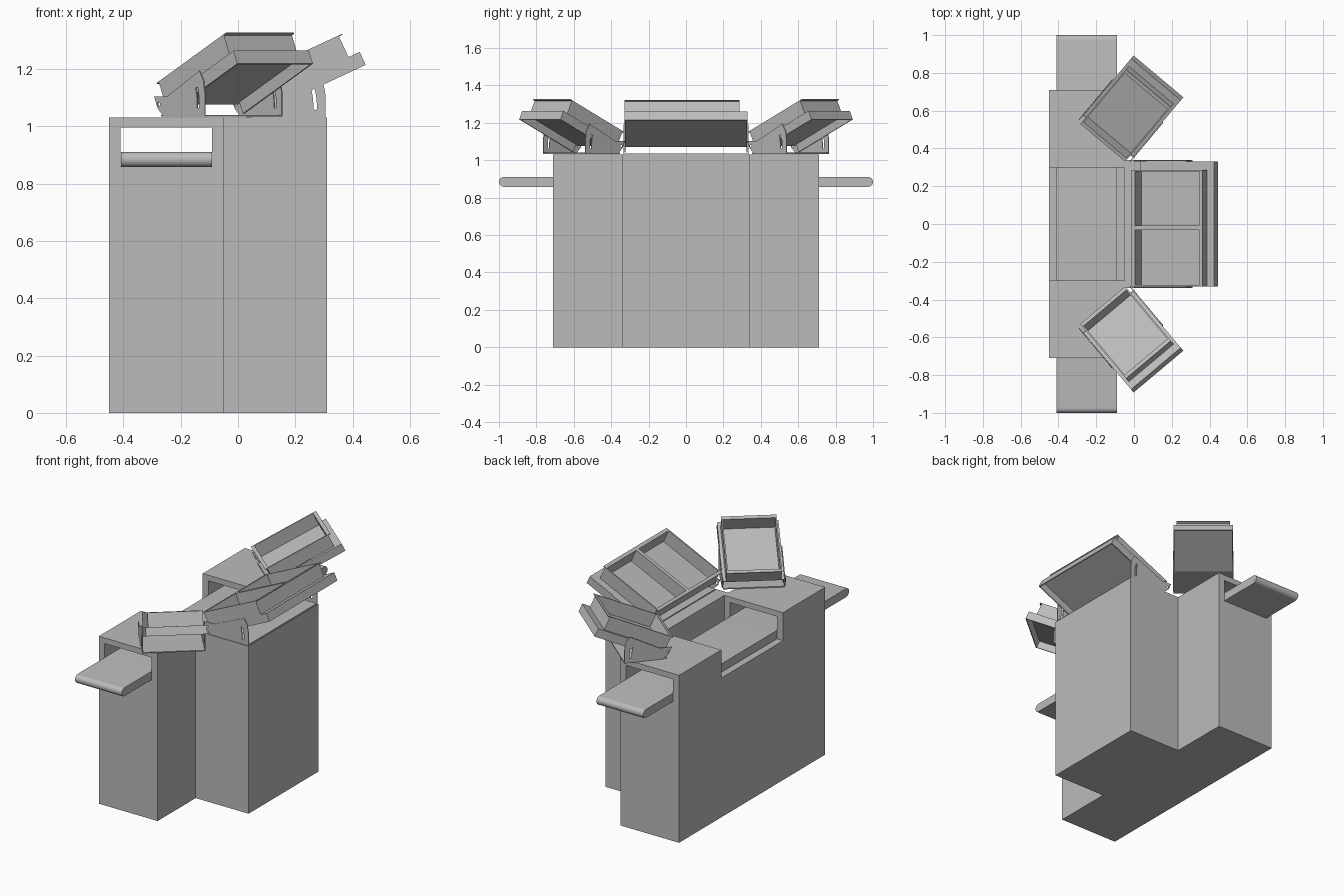
import bpy, bmesh, math
from mathutils import Matrix, Vector

cube = bpy.data.objects.get("Cube")
if cube:
    bpy.data.objects.remove(cube, do_unlink=True)

grey = bpy.data.materials.new("light_grey")
grey.use_nodes = True
colour = (0.5, 0.5, 0.5, 1)
grey.diffuse_color = colour
grey.node_tree.nodes["Principled BSDF"].inputs["Base Color"].default_value = colour


def finish(name, bm, frame=Matrix()):
    bmesh.ops.recalc_face_normals(bm, faces=bm.faces)
    mesh = bpy.data.meshes.new(name)
    bm.to_mesh(mesh)
    bm.free()
    mesh.transform(frame)
    mesh.materials.append(grey)
    obj = bpy.data.objects.new(name, mesh)
    bpy.context.collection.objects.link(obj)
    return obj


def add_box(bm, x, y, z):
    size = Matrix.Diagonal((x[1] - x[0], y[1] - y[0], z[1] - z[0], 1))
    centre = Matrix.Translation((sum(x) / 2, sum(y) / 2, sum(z) / 2))
    bmesh.ops.create_cube(bm, size=1, matrix=centre @ size)


def boxes(name, parts, frame=Matrix()):
    bm = bmesh.new()
    for part in parts:
        add_box(bm, *part)
    return finish(name, bm, frame)


def prism(name, points, depth, frame=Matrix()):
    """Extrude an outline drawn in local xy along local z."""
    bm = bmesh.new()
    face = bm.faces.new([bm.verts.new((p[0], p[1], 0)) for p in points])
    out = bmesh.ops.extrude_face_region(bm, geom=[face])
    moved = [v for v in out["geom"] if isinstance(v, bmesh.types.BMVert)]
    bmesh.ops.translate(bm, verts=moved, vec=(0, 0, depth))
    return finish(name, bm, frame)


def cut(obj, cutter):
    mod = obj.modifiers.new("cut", "BOOLEAN")
    mod.operation = "DIFFERENCE"
    mod.solver = "EXACT"
    mod.object = cutter
    bpy.context.view_layer.objects.active = obj
    bpy.ops.object.modifier_apply(modifier=mod.name)
    bpy.data.objects.remove(cutter, do_unlink=True)


def arc(cx, cy, r, start, end, steps):
    angles = [math.radians(start + (end - start) * i / steps) for i in range(steps + 1)]
    return [(cx + r * math.cos(a), cy + r * math.sin(a)) for a in angles]


# Cabinet: T-shaped plan with a tunnel and an open middle bay
TOP = 1.03
plan = [(-0.45, -0.71), (-0.05, -0.71), (-0.05, -0.34), (0.31, -0.34),
        (0.31, 0.34), (-0.05, 0.34), (-0.05, 0.71), (-0.45, 0.71)]
cabinet = prism("cabinet", plan, TOP)
cut(cabinet, boxes("tunnel_cutter", [((-0.41, -0.09), (-0.9, 0.9), (0.857, 0.995))]))
cut(cabinet, boxes("bay_cutter", [((-0.6, -0.051), (-0.3, 0.3), (0.857, 1.2))]))

# Conveyor: slab with rounded ends running through the tunnel
r = 0.026
outline = arc(1 - r, 0, r, -90, 90, 12) + arc(r - 1, 0, r, 90, 270, 12)
yz_to_x = Matrix(((0, 0, 1, -0.409), (1, 0, 0, 0), (0, 1, 0, 0.884), (0, 0, 0, 1)))
conveyor = prism("conveyor", outline, 0.318, yz_to_x)
bpy.ops.object.select_all(action="DESELECT")
conveyor.select_set(True)
bpy.context.view_layer.objects.active = conveyor
bpy.ops.object.shade_smooth_by_angle(angle=math.radians(35))


def tray(name, origin, yaw, half, box_y, dividers, reach):
    ground = Matrix.Translation(origin) @ Matrix.Rotation(math.radians(yaw), 4, "Z")
    tilt = ground @ Matrix.Translation((0.033, 0, 1.077)) @ Matrix.Rotation(math.radians(-25), 4, "Y")
    t, length, drop, rise = 0.006, 0.432, 0.05, 0.083
    end = length - 0.043
    y0, y1 = box_y

    # Sloped plate with turned-down edges
    boxes(name + "_plate", [
        ((0, length), (-half, half), (-t, 0)),
        ((length - t, length), (-half, half), (-drop, 0)),
        ((0.02, length), (-half, t - half), (-drop, 0)),
        ((0.02, length), (half - t, half), (-drop, 0))], tilt)

    # Open box with thin rim lips and dividers
    w = 0.008
    walls = [((0, w), box_y, (0, rise)), ((end - w, end), box_y, (0, rise)),
             ((0, end), (y0, y0 + w), (0, rise)), ((0, end), (y1 - w, y1), (0, rise)),
             ((-0.012, 0), box_y, (rise - 0.004, rise)),
             ((end, end + 0.014), box_y, (rise - 0.004, rise))]
    walls += [((0, end), (d - 0.012, d + 0.012), (0, rise)) for d in dividers]
    boxes(name + "_box", walls, tilt)

    # Bracket: flat foot and two slotted cheeks
    boxes(name + "_foot", [((0.03, reach), (-half, half), (TOP, TOP + 0.006))], ground)
    profile = [(0.0, 1.1), (0.07, 1.1), (reach - 0.03, 1.19), (reach - 0.008, 1.155), (reach, 1.11),
               (reach, TOP), (0.05, TOP), (0.018, 1.06)]
    slot = arc(0.03, 1.07, reach - 0.06, -3, 17, 8) + arc(0.03, 1.07, reach - 0.072, 17, -3, 8)
    hole = arc(0.025, 1.073, 0.007, 0, 330, 11)
    for side, y in (("right", -half - 0.001), ("left", half + 0.005)):
        upright = ground @ Matrix.Translation((0, y, 0)) @ Matrix.Rotation(math.pi / 2, 4, "X")
        cheek = prism(name + "_bracket_" + side, profile, 0.004, upright)
        for shape in (slot, hole):
            cut(cheek, prism("cutter", shape, 0.06, upright @ Matrix.Translation((0, 0, -0.03))))


tray("middle_tray", (0, 0, 0), 0, 0.33, (-0.33, 0.285), [-0.02], 0.305)
for label, s in (("front", -1), ("back", 1)):
    tray(label + "_tray", (-0.157, s * 0.44, 0.004), s * 50, 0.172, (-0.155, 0.155), [], 0.275)
